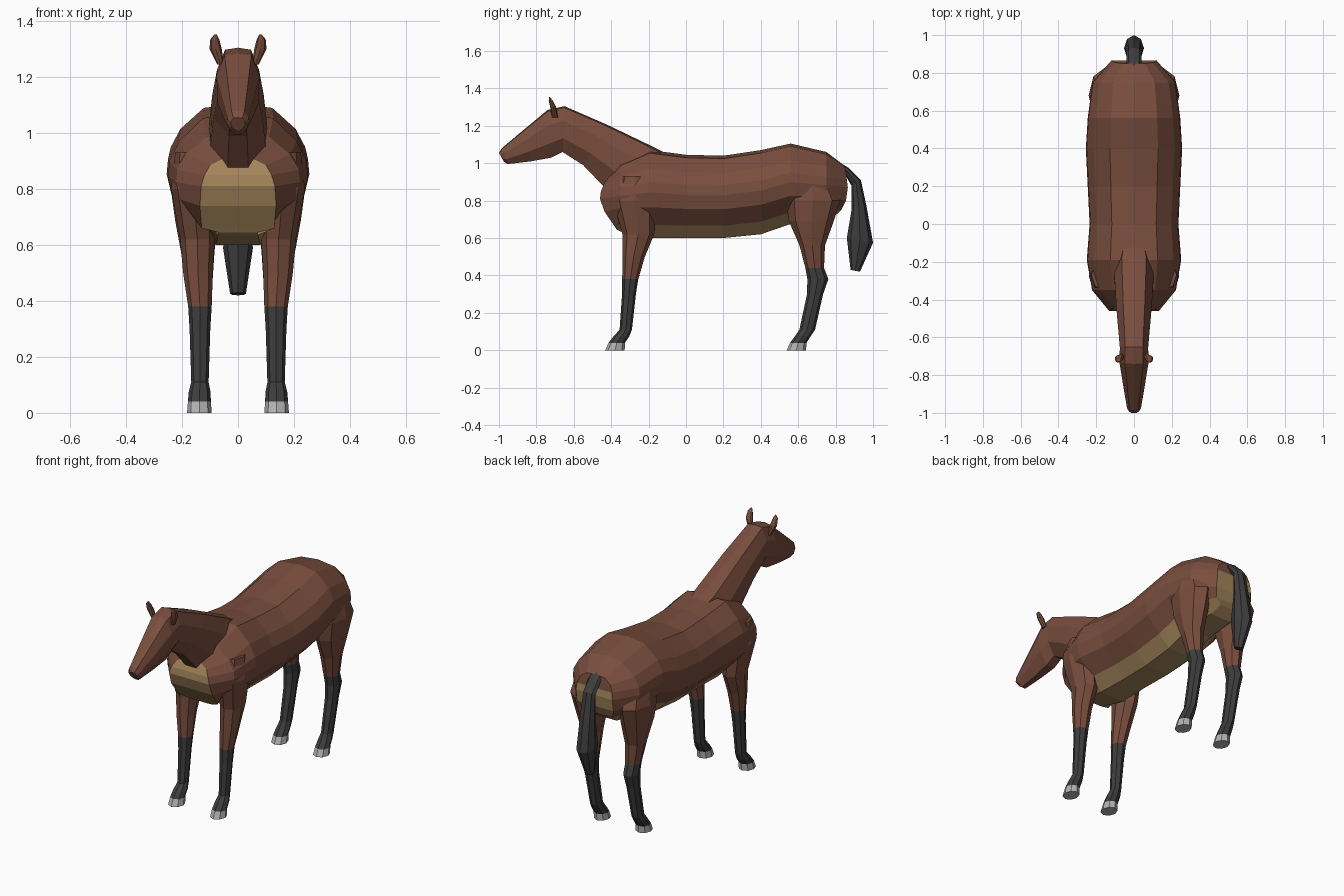
import bpy, bmesh

if "Cube" in bpy.data.objects:
    bpy.data.objects.remove(bpy.data.objects["Cube"])


def material(name, rgb):
    m = bpy.data.materials.new(name)
    m.diffuse_color = (*rgb, 1)
    m.use_nodes = True
    m.node_tree.nodes["Principled BSDF"].inputs["Base Color"].default_value = m.diffuse_color
    return m


BROWN = material("chestnut_brown", (0.19, 0.075, 0.047))
TAN = material("tan", (0.37, 0.235, 0.105))
BLACK = material("charcoal", (0.047, 0.047, 0.048))
GREY = material("hoof_grey", (0.45, 0.45, 0.45))

# Half profiles: (share of half width, share of the way from start to end point)
TORSO = [(0, 1), (.5, .965), (.84, .79), (.98, .64), (1, .52), (.93, .35), (.6, .15), (.32, 0)]
NECK = [(0, 0), (.62, .03), (1, .32), (.95, .7), (.35, 1)]
OCT = [(0, 0), (.7, .15), (1, .5), (.7, .85), (0, 1)]


def mirror_ring(half):
    """Close a half outline (x >= 0) into a symmetric ring."""
    return half + [(-x, y, z) for x, y, z in reversed(half) if abs(x) > 1e-6]


def section(a, b, w, profile, cx=0):
    """Cross-section between two (y, z) points with half width w."""
    half = [(u * w, a[0] + (b[0] - a[0]) * t, a[1] + (b[1] - a[1]) * t) for u, t in profile]
    return [(x + cx, y, z) for x, y, z in mirror_ring(half)]


def loft(name, rings, mats, rule=None, row_caps=False):
    """Skin the rings; rule(face centre, column) gives the material index."""
    bm = bmesh.new()
    rows = [[bm.verts.new(p) for p in r] for r in rings]
    n = len(rows[0])
    cols = {}
    for a, b in zip(rows, rows[1:]):
        for i in range(n):
            j = (i + 1) % n
            cols[bm.faces.new((a[i], a[j], b[j], b[i]))] = i
    for r in (rows[0], rows[-1]):
        if row_caps:  # cap made of horizontal strips
            for i in range((n + 1) // 2 - 1 + n % 2):
                quad = list(dict.fromkeys((r[i], r[i + 1], r[-i - 1], r[-i % n])))
                if len(quad) > 2 and i + 1 < n - i - 1:
                    cols[bm.faces.new(quad)] = -1
        else:
            cols[bm.faces.new(r)] = -1
    bmesh.ops.recalc_face_normals(bm, faces=bm.faces)
    if rule:
        for f, c in cols.items():
            f.material_index = rule(f.calc_center_median(), c)
    me = bpy.data.meshes.new(name)
    bm.to_mesh(me)
    bm.free()
    for m in mats:
        me.materials.append(m)
    ob = bpy.data.objects.new(name, me)
    bpy.context.collection.objects.link(ob)
    return ob


# Torso: chest outline, body stations (y, bottom, top, half width), rump outline
chest = [(0, -.42, .91), (.06, -.43, .905), (.10, -.44, .885), (.12, -.455, .85),
         (.132, -.46, .81), (.136, -.435, .74), (.13, -.38, .66), (.07, -.37, .645)]
rump = [(0, .85, .985), (.06, .85, .98), (.10, .855, .95), (.115, .86, .91),
        (.12, .865, .87), (.12, .855, .80), (.10, .83, .75), (.05, .81, .73)]
stations = [(-.35, .635, 1.0, .222), (-.19, .60, 1.07, .25), (0, .60, 1.045, .235),
            (.2, .60, 1.04, .245), (.4, .62, 1.07, .255), (.56, .675, 1.105, .245),
            (.75, .69, 1.06, .22)]
rings = [mirror_ring(chest)]
rings += [section((y, lo), (y, hi), w, TORSO) for y, lo, hi, w in stations]
rings += [mirror_ring(rump)]


def torso_rule(c, col):
    if col == -1:
        return 1 if c.z < .9 else 0
    return 1 if col in (6, 7, 8) else 0


loft("torso", rings, [BROWN, TAN], torso_rule, row_caps=True)

# Neck and head: (crest point, throat point, half width)
neck = [((-.12, 1.06), (-.40, .82), .09), ((-.17, 1.085), (-.445, .88), .105),
        ((-.42, 1.205), (-.55, .99), .092), ((-.65, 1.305), (-.66, 1.06), .075)]
head = [((-.65, 1.305), (-.66, 1.06), .075), ((-.74, 1.285), (-.72, 1.03), .077),
        ((-.86, 1.185), (-.83, 1.01), .058), ((-.985, 1.08), (-.955, .995), .037),
        ((-1.0, 1.055), (-.975, 1.01), .026)]
loft("neck_and_head", [section(a, b, w, NECK) for a, b, w in neck + head[1:]], [BROWN])

# Ears: slim leaf shapes leaning outwards
for side, label in ((-1, "left"), (1, "right")):
    ear = [(-.70, 1.245, .062, .012, .016), (-.71, 1.30, .08, .022, .016),
           (-.723, 1.335, .083, .016, .011), (-.73, 1.353, .08, .004, .003)]
    loft(label + "_ear", [section((y - d, z), (y + d, z), w, OCT, side * x)
                          for y, z, x, w, d in ear], [BROWN])

# Legs: (z, y centre, x centre, half width, half depth)
FOOT = [(.075, .02, .137, .039, .042), (.04, -.005, .138, .041, .044), (0, -.015, .138, .044, .052)]
front = [(.93, -.27, .165, .06, .08), (.80, -.275, .162, .077, .115), (.62, -.255, .145, .062, .085),
         (.5, -.28, .143, .053, .06), (.38, -.298, .136, .042, .043), (.30, -.305, .136, .037, .037),
         (.11, -.322, .136, .031, .033)]
front += [(z, y - .365, x, w, d) for z, y, x, w, d in FOOT]
rear = [(.93, .67, .15, .07, .09), (.80, .68, .157, .083, .145), (.69, .67, .15, .075, .12),
        (.56, .675, .143, .058, .068), (.44, .688, .136, .043, .05), (.38, .705, .136, .041, .056),
        (.30, .69, .136, .036, .043), (.11, .648, .136, .031, .042)]
rear += [(z, y + .605, x, w, d) for z, y, x, w, d in FOOT]


def leg_rule(sock):
    return lambda c, col: 2 if c.z < .041 else (1 if c.z < sock else 0)


for side, label in ((-1, "left"), (1, "right")):
    for name, leg, sock in (("front", front, .38), ("rear", rear, .44)):
        loft(f"{label}_{name}_leg",
             [section((y - d, z), (y + d, z), w, OCT, side * x) for z, y, x, w, d in leg],
             [BROWN, BLACK, GREY], leg_rule(sock))

# Tail: (back edge, front edge, half width)
tail = [((.82, 1.005), (.82, .965), .035), ((.87, .975), (.85, .94), .04),
        ((.935, .91), (.885, .88), .04), ((.965, .77), (.885, .75), .045),
        ((1.0, .575), (.86, .60), .053), ((.93, .42), (.88, .43), .028)]
loft("tail", [section(a, b, w, OCT) for a, b, w in tail], [BLACK])
